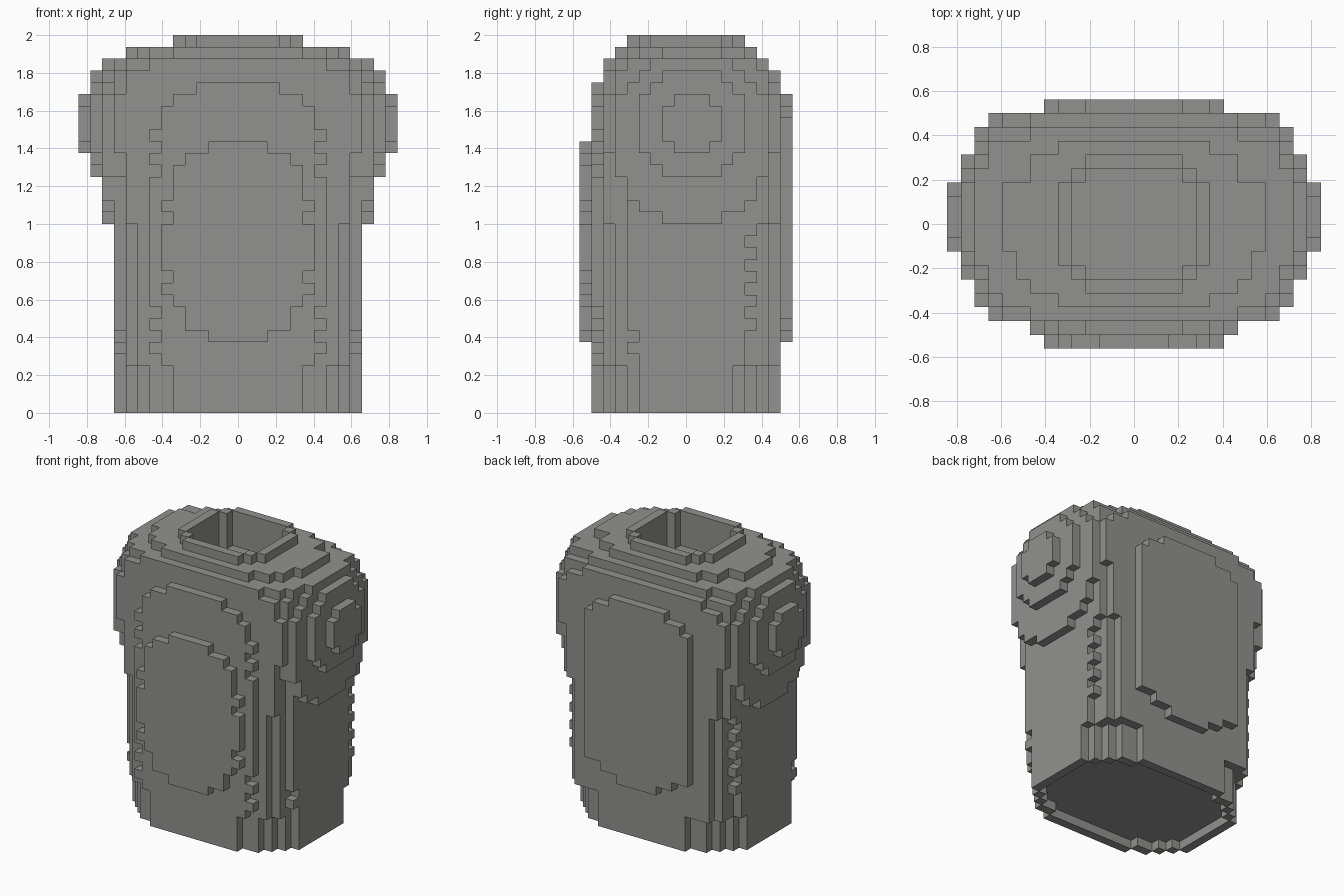
import bpy
import bmesh

cube = bpy.data.objects.get("Cube")
if cube:
    bpy.data.objects.remove(cube, do_unlink=True)

U = 0.0625  # edge of one block

mat = bpy.data.materials.new("stone_grey")
mat.use_nodes = True
grey = (0.285, 0.29, 0.275, 1)
mat.diffuse_color = grey
bsdf = mat.node_tree.nodes["Principled BSDF"]
bsdf.inputs["Base Color"].default_value = grey
bsdf.inputs["Roughness"].default_value = 0.8


def fill(cells, half, y0, y1, z0, z1):
    """Add a box of blocks, mirrored about x = 0 (half = blocks each side of the middle one)."""
    cells.update((x, y, z) for x in range(-half, half + 1)
                 for y in range(y0, y1) for z in range(z0, z1))


def column(cells, y0, y1, bands):
    """Stack of bands (half, z0, z1) over one depth range."""
    for half, z0, z1 in bands:
        fill(cells, half, y0, y1, z0, z1)


def stack(cells, half, bands):
    """Stack of bands (z0, z1, y0, y1) with one half width."""
    for z0, z1, y0, y1 in bands:
        fill(cells, half, y0, y1, z0, z1)


# Hips: straight stepped octagon
hips = set()
for half, depth in ((5, 8), (7, 7), (8, 6), (9, 5), (10, 4)):
    fill(hips, half, -depth, depth, 0, 4)
# shallow recess under the rim
steps = [(-1, 0), (1, 0), (0, -1), (0, 1)]
rim_safe = {(x, y, 0) for x, y, z in hips if z == 0 and
            all((x + a, y + b, 0) in hips for a, b in steps)}
hips -= rim_safe

# Torso: nested slabs, narrower ones reach further forward and back
torso = set()
fill(torso, 8, -7, 8, 4, 27)
fill(torso, 9, -6, 7, 4, 16)
stack(torso, 10, [(4, 7, -4, 5), (5, 6, -5, 5), (7, 16, -5, 5), (15, 16, -5, 6)])
for z in (7, 9, 11, 13):                       # notched rear edge
    fill(torso, 10, -5, 6, z, z + 1)
# raised front layer with jagged sides
column(torso, -8, -7, [(5, 4, 27), (6, 4, 26), (7, 5, 6), (7, 7, 8), (7, 9, 20),
                       (7, 21, 22), (7, 23, 24), (3, 27, 28)])

# Upper chest and shoulder slope
chest = set()
stack(chest, 9, [(16, 27, -7, 8), (27, 28, -7, 8), (28, 29, -7, 7), (29, 30, -6, 6),
                 (30, 31, -2, 3)])
stack(chest, 10, [(16, 20, -5, 7), (20, 22, -6, 7), (22, 27, -7, 8), (27, 29, -6, 7),
                  (29, 30, -5, 6)])
stack(chest, 11, [(16, 17, -2, 3), (17, 18, -4, 5), (18, 20, -5, 6), (20, 27, -6, 7),
                  (27, 28, -5, 6), (28, 29, -4, 5), (29, 30, -3, 4)])
stack(chest, 7, [(28, 29, -7, 8), (29, 30, -7, 7), (30, 31, -5, 5)])
stack(chest, 8, [(30, 31, -4, 3)])
stack(chest, 5, [(30, 31, -6, 6)])

# Shoulder joints: two stepped discs per side
joints = set()
stack(joints, 12, [(20, 21, -2, 3), (21, 22, -3, 4), (22, 27, -4, 5),
                   (27, 28, -3, 4), (28, 29, -2, 3)])
stack(joints, 13, [(22, 23, -1, 2), (23, 26, -2, 3), (26, 27, -1, 2)])
joints = {c for c in joints if abs(c[0]) > 11}

# Belly plate on the front, back plate on the rear
belly = set()
column(belly, -9, -8, [(2, 6, 23), (4, 7, 22), (5, 9, 21), (6, 10, 11),
                       (6, 12, 16), (6, 17, 18)])
back = set()
column(back, 8, 9, [(2, 6, 7), (4, 7, 8), (6, 8, 25), (5, 25, 26), (3, 26, 27)])

# Neck collar and its socket
collar = set()
for half, depth in ((5, 3), (4, 4), (3, 5)):
    fill(collar, half, -depth, depth, 31, 32)
socket = set()
for half, depth in ((4, 3), (3, 4)):
    fill(socket, half, -depth, depth, 28, 32)

parts = {"hips": hips, "torso": torso, "chest": chest, "shoulder_joints": joints,
         "belly_plate": belly, "back_plate": back, "neck_collar": collar}
for name in parts:
    parts[name] = parts[name] - socket
solid = set().union(*parts.values())

# Outward quad of a block for each axis and direction
SIDES = []
for axis in range(3):
    for sign in (0, 1):
        normal = [0, 0, 0]
        normal[axis] = 2 * sign - 1
        quad = []
        for a, b in ((0, 0), (1, 0), (1, 1), (0, 1)):
            p = [0, 0, 0]
            p[axis], p[(axis + 1) % 3], p[(axis + 2) % 3] = sign, a, b
            quad.append(p)
        SIDES.append((normal, quad if sign else quad[::-1]))


def build(name, cells):
    """Skin the outside of a part, leaving out faces hidden by neighbours."""
    bm = bmesh.new()
    verts = {}
    for c in sorted(cells):
        for normal, quad in SIDES:
            if tuple(c[i] + normal[i] for i in range(3)) in solid:
                continue
            corners = []
            for q in quad:
                k = tuple(c[i] + q[i] for i in range(3))
                if k not in verts:
                    verts[k] = bm.verts.new(((k[0] - 0.5) * U, k[1] * U, k[2] * U))
                corners.append(verts[k])
            bm.faces.new(corners)
    mesh = bpy.data.meshes.new(name)
    bm.to_mesh(mesh)
    bm.free()
    mesh.materials.append(mat)
    obj = bpy.data.objects.new(name, mesh)
    bpy.context.collection.objects.link(obj)


for name, cells in parts.items():
    build(name, cells)
